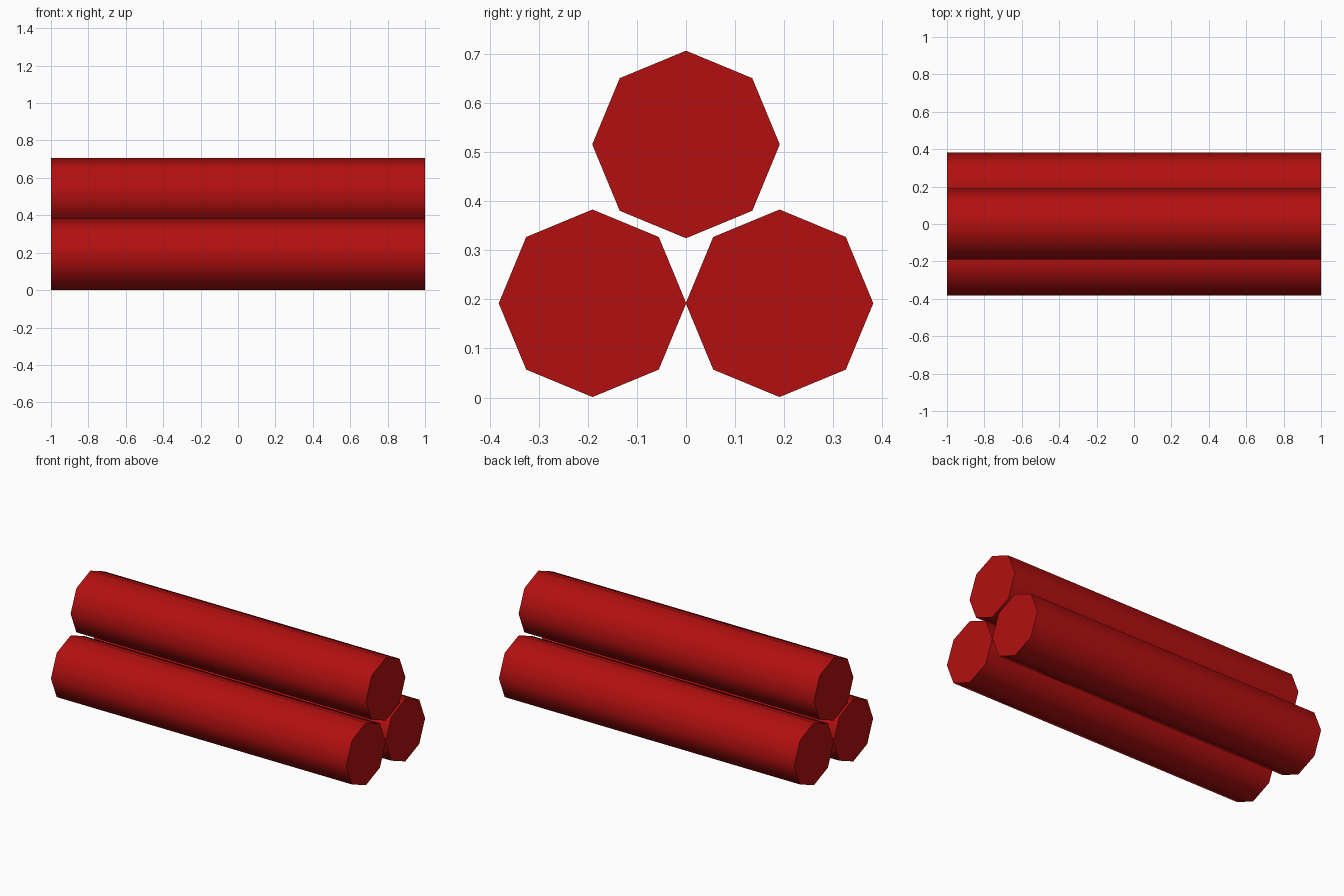
import bpy
from math import pi, radians

if "Cube" in bpy.data.objects:
    bpy.data.objects.remove(bpy.data.objects["Cube"])

RADIUS, LENGTH = 0.191, 2.0

red = bpy.data.materials.new("red")
red.diffuse_color = (0.45, 0.005, 0.005, 1)
red.use_nodes = True
red.node_tree.nodes["Principled BSDF"].inputs["Base Color"].default_value = red.diffuse_color


def stick(name, y, z):
    # eight-sided rod along x, corners pointing straight up and sideways
    bpy.ops.mesh.primitive_cylinder_add(vertices=8, radius=RADIUS, depth=LENGTH,
                                        location=(0, y, z), rotation=(0, pi / 2, 0))
    rod = bpy.context.object
    rod.name = name
    rod.data.materials.append(red)
    # round sides, crisp end caps
    bpy.ops.object.shade_smooth_by_angle(angle=radians(60))


# two sticks side by side, one resting on top
for name, y, z in (("left_stick", -0.1905, 0.192),
                   ("right_stick", 0.1905, 0.192),
                   ("top_stick", 0, 0.5155)):
    stick(name, y, z)
